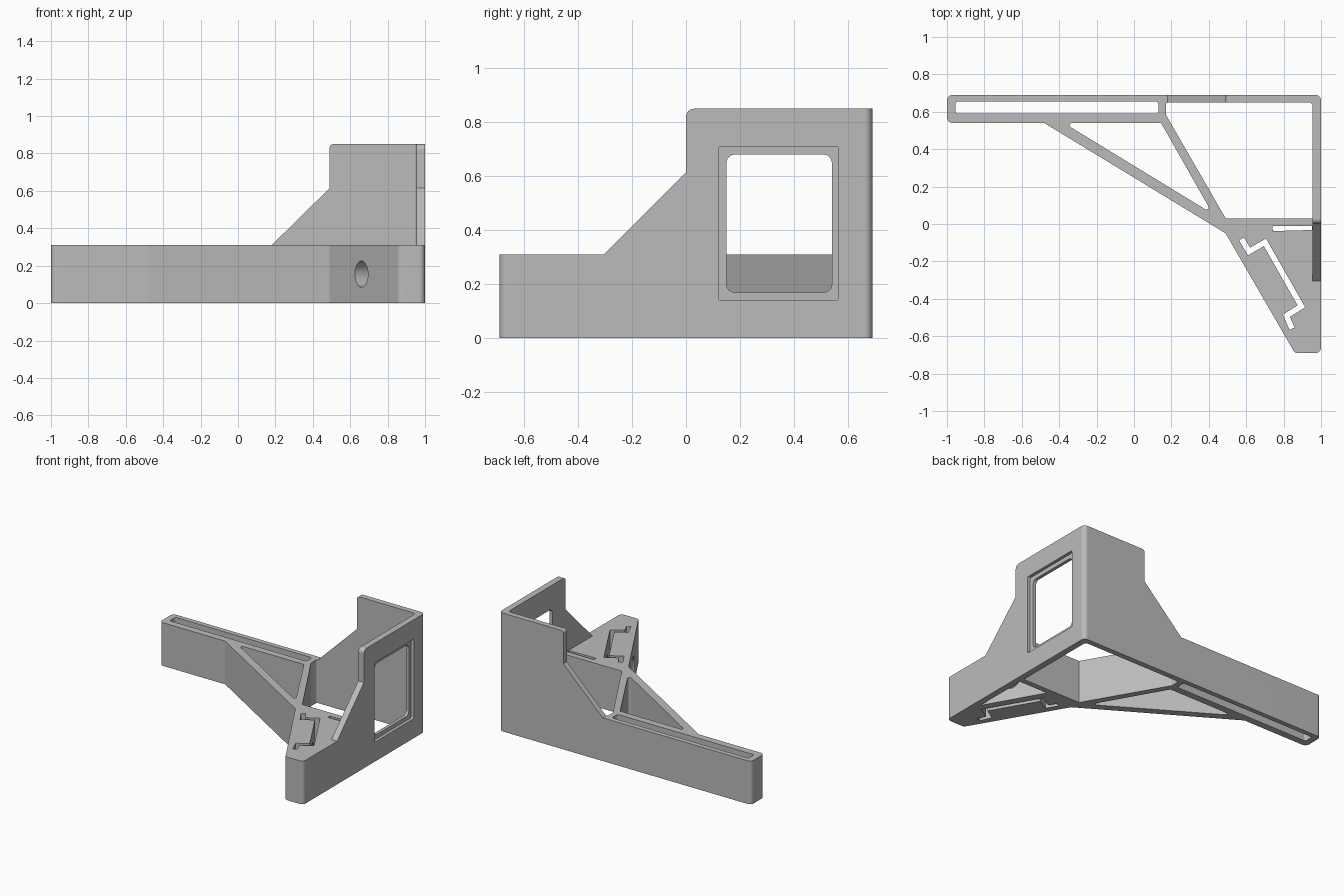
import bpy, bmesh, math
from mathutils import Vector, Matrix

cube = bpy.data.objects.get("Cube")
if cube:
    bpy.data.objects.remove(cube, do_unlink=True)

# Colour
gray = bpy.data.materials.new("light gray")
gray.use_nodes = True
tone = (0.5, 0.5, 0.5, 1)
gray.diffuse_color = tone
gray.node_tree.nodes["Principled BSDF"].inputs["Base Color"].default_value = tone


def rounded(corners, steps=6):
    """Corners are (u, v) or (u, v, radius); returns the filleted outline."""
    out = []
    for i, c in enumerate(corners):
        p = Vector(c[:2])
        if len(c) < 3:
            out.append(p)
            continue
        a = (Vector(corners[i - 1][:2]) - p).normalized()
        b = (Vector(corners[(i + 1) % len(corners)][:2]) - p).normalized()
        half = a.angle(b) / 2
        centre = p + (a + b).normalized() * c[2] / math.sin(half)
        start = p + a * c[2] / math.tan(half) - centre
        end = p + b * c[2] / math.tan(half) - centre
        for k in range(steps + 1):
            d = start.lerp(end, k / steps) if k in (0, steps) else None
            if d is None:
                sweep = start.angle_signed(end)
                d = Matrix.Rotation(-sweep * k / steps, 2) @ start
            out.append(centre + d)
    return out


def prism(name, corners, low, high, axis="z"):
    """Extrude an outline along an axis: xy for z, xz for y, yz for x."""
    place = {"z": lambda u, v, w: (u, v, w),
             "y": lambda u, v, w: (u, w, v),
             "x": lambda u, v, w: (w, u, v)}[axis]
    bm = bmesh.new()
    pts = rounded(corners)
    bottom = [bm.verts.new(place(p.x, p.y, low)) for p in pts]
    top = [bm.verts.new(place(p.x, p.y, high)) for p in pts]
    bm.faces.new(bottom)
    bm.faces.new(top)
    for i in range(len(pts)):
        bm.faces.new((bottom[i - 1], bottom[i], top[i], top[i - 1]))
    return finish(name, bm)


def finish(name, bm):
    bmesh.ops.recalc_face_normals(bm, faces=bm.faces)
    mesh = bpy.data.meshes.new(name)
    bm.to_mesh(mesh)
    bm.free()
    mesh.materials.append(gray)
    ob = bpy.data.objects.new(name, mesh)
    bpy.context.collection.objects.link(ob)
    return ob


def stroke(path, width):
    """Mitred outline of constant width around an open path."""
    pts = [Vector(p) for p in path]
    left, right = [], []
    for i, p in enumerate(pts):
        d0 = (p - pts[i - 1]).normalized() if i else (pts[1] - p).normalized()
        d1 = (pts[i + 1] - p).normalized() if i + 1 < len(pts) else d0
        n = Vector((-d0.y - d1.y, d0.x + d1.x)).normalized()
        n *= width / 2 / n.dot(Vector((-d0.y, d0.x)))
        left.append(tuple(p + n))
        right.append(tuple(p - n))
    return left + right[::-1]


def box(u0, u1, v0, v1, r):
    return [(u0, v0, r), (u1, v0, r), (u1, v1, r), (u0, v1, r)]


def carve(body, tool, operation="DIFFERENCE"):
    mod = body.modifiers.new("cut", "BOOLEAN")
    mod.operation, mod.solver, mod.object = operation, "EXACT", tool
    bpy.context.view_layer.objects.active = body
    bpy.ops.object.modifier_apply(modifier=mod.name)
    bpy.data.objects.remove(tool, do_unlink=True)


BASE, TALL = 0.31, 0.85

# Whole footprint, pulled up beyond the final height
bracket = prism("bracket", [(-1, .54, .03), (-.48, .54), (.49, -.05),
                            (.86, -.69, .03), (1, -.69, .03),
                            (1, .69, .03), (-1, .69, .03)], 0, 1)

# Clear the space inside the two tall walls
carve(bracket, prism("inner_space", [(-2, -2), (.955, -2), (.955, .65, .02),
                                     (-2, .65)], BASE, 2))

# Stepped silhouettes of the side wall and the back wall
carve(bracket, prism("side_profile", [(-2, -1), (2, -1), (2, TALL),
                                      (0, TALL, .03), (0, .615), (-.305, BASE),
                                      (-2, BASE)], -3, 3, "x"), "INTERSECT")
carve(bracket, prism("back_profile", [(-2, -1), (2, -1), (2, TALL),
                                      (.49, TALL, .02), (.49, .615), (.18, BASE),
                                      (-2, BASE)], -3, 3, "y"), "INTERSECT")

# Openings between the braces, and the long slot in the arm
openings = {
    "arm_slot": box(-.955, .13, .59, .655, .015),
    "brace_opening": [(-.375, .54, .012), (.145, .54, .012), (.42, .055, .012)],
    "main_opening": [(.17, .65, .015), (.17, .585, .015), (.49, .03),
                     (.955, .03), (.955, .65, .02)],
    "clip_slot": stroke([(.575, -.08), (.615, -.147), (.70, -.098),
                         (.895, -.44), (.815, -.49), (.845, -.56)], .03),
}
for name, outline in openings.items():
    carve(bracket, prism(name, outline, -1, 2 if name == "clip_slot" else .5))

# Triangular pocket under the foot, with a thin slit through its top
carve(bracket, prism("foot_pocket", [(.73, -.01), (.955, -.01), (.955, -.41)],
                     -1, .27))
carve(bracket, prism("foot_slit", [(.74, -.012), (.953, -.012), (.953, -.032),
                                   (.74, -.038)], .2, .5))

# Window with an outer rebate
carve(bracket, prism("window", box(.15, .54, .17, .68, .03), .9, 1.1, "x"))
carve(bracket, prism("window_rebate", box(.12, .565, .14, .71, .01),
                     .978, 1.1, "x"))

# Screw hole through the slanted face of the foot
direction = Vector((.866, .5, 0))
bm = bmesh.new()
bmesh.ops.create_cone(bm, cap_ends=True, segments=32, radius1=.07, radius2=.07,
                      depth=.5, matrix=Matrix.Translation((.66, -.344, .155))
                      @ direction.to_track_quat("Z", "Y").to_matrix().to_4x4())
carve(bracket, finish("screw_hole", bm))

# Smooth fillets, crisp edges
bpy.ops.object.select_all(action="DESELECT")
bracket.select_set(True)
bpy.context.view_layer.objects.active = bracket
bpy.ops.object.shade_smooth_by_angle(angle=math.radians(25))
weighted = bracket.modifiers.new("flat_faces", "WEIGHTED_NORMAL")
weighted.keep_sharp = True
